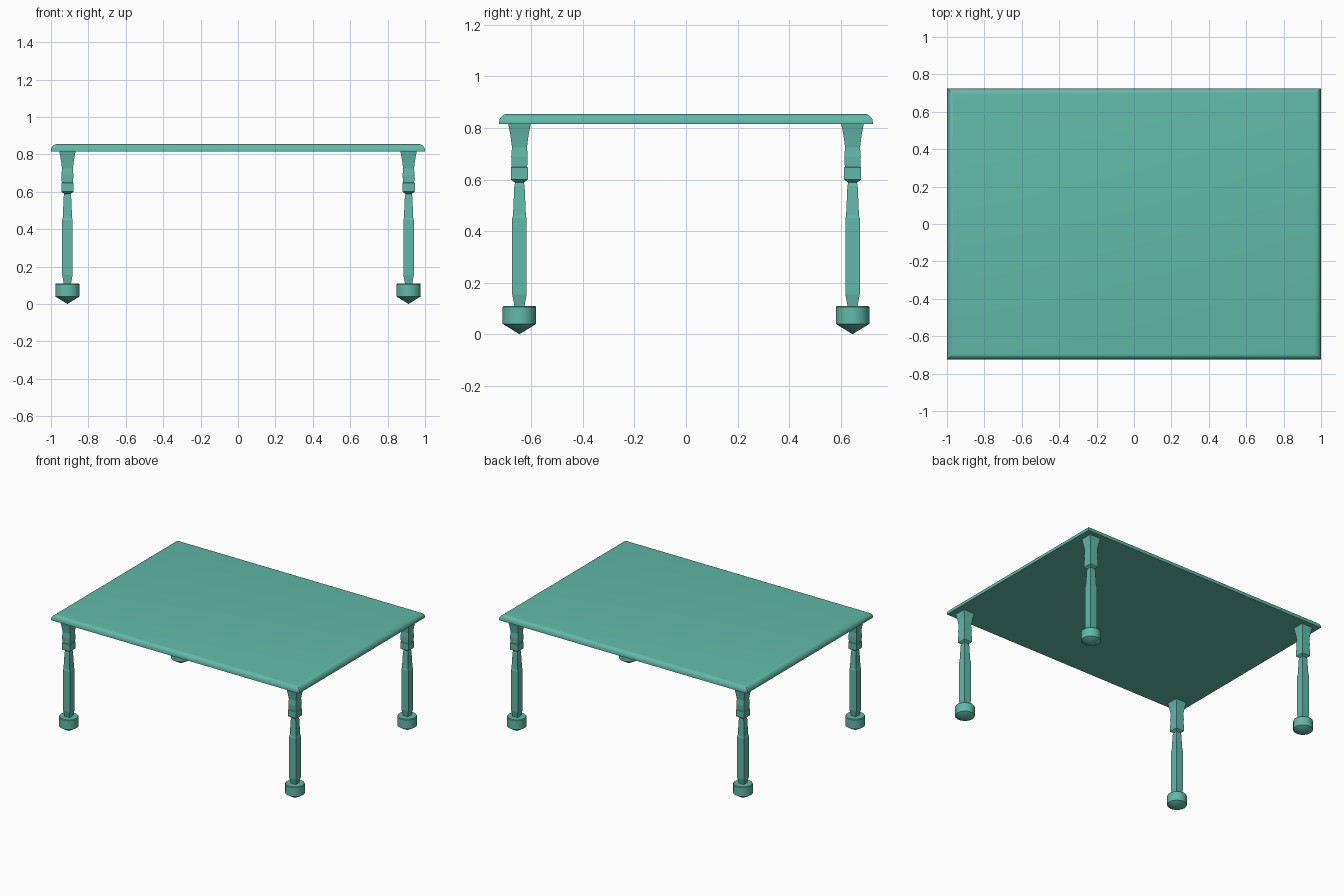
import bpy, bmesh, math

if "Cube" in bpy.data.objects:
    bpy.data.objects.remove(bpy.data.objects["Cube"])

LEG_X, LEG_Y = 0.912, 0.646
TOP_Z, UNDER_Z = 0.855, 0.815

# Painted finish shared by every part
paint = bpy.data.materials.new("teal_paint")
paint.diffuse_color = (0.12, 0.49, 0.40, 1)
paint.use_nodes = True
paint.node_tree.nodes["Principled BSDF"].inputs["Base Color"].default_value = paint.diffuse_color


def make_object(name, mesh, location=(0, 0, 0)):
    if not mesh.materials:
        mesh.materials.append(paint)
    obj = bpy.data.objects.new(name, mesh)
    obj.location = location
    bpy.context.collection.objects.link(obj)
    return obj


def stacked_mesh(name, profile, sides, turn=0.0):
    """Loft regular polygons through (radius, z) points, bottom to top; radius 0 is a tip."""
    bm = bmesh.new()
    rings = []
    for r, z in profile:
        if r == 0:
            rings.append([bm.verts.new((0, 0, z))] * sides)
        else:
            rings.append([bm.verts.new((r * math.cos(turn + math.tau * i / sides),
                                        r * math.sin(turn + math.tau * i / sides), z))
                          for i in range(sides)])
    for low, high in zip(rings, rings[1:]):
        for i in range(sides):
            j = (i + 1) % sides
            corners = list(dict.fromkeys((low[i], low[j], high[j], high[i])))
            bm.faces.new(corners)
    for ring in (rings[0], rings[-1]):
        if len(set(ring)) > 2:
            bm.faces.new(ring)
    bmesh.ops.recalc_face_normals(bm, faces=bm.faces)
    mesh = bpy.data.meshes.new(name)
    bm.to_mesh(mesh)
    bm.free()
    return mesh


def smooth(obj, degrees):
    bpy.ops.object.select_all(action='DESELECT')
    obj.select_set(True)
    bpy.context.view_layer.objects.active = obj
    bpy.ops.object.shade_smooth_by_angle(angle=math.radians(degrees))


# Tabletop: thin slab with a rounded upper rim and mitred corners
bm = bmesh.new()
bmesh.ops.create_cube(bm, size=1)
for v in bm.verts:
    v.co = (v.co.x * 2.0, v.co.y * 1.45, TOP_Z if v.co.z > 0 else UNDER_Z)
rim = [e for e in bm.edges if all(v.co.z > 0.84 for v in e.verts)]
bmesh.ops.bevel(bm, geom=rim, offset=0.033, segments=5, profile=0.5, affect='EDGES')
top_mesh = bpy.data.meshes.new("tabletop")
bm.to_mesh(top_mesh)
bm.free()
smooth(make_object("tabletop", top_mesh), 35)

# Leg: square post as (half width, z), from foot to flared head
post = [(0.018, 0.10), (0.020, 0.113), (0.028, 0.155), (0.028, 0.45),
        (0.025, 0.46), (0.020, 0.575), (0.017, 0.588), (0.033, 0.600),
        (0.033, 0.647), (0.030, 0.649), (0.032, 0.69), (0.029, 0.725),
        (0.035, 0.77), (0.044, 0.818)]
leg_mesh = stacked_mesh("leg", [(w * math.sqrt(2), z) for w, z in post], 4, math.pi / 4)

# Foot: round drum with a shallow conical underside
foot = [(0, 0), (0.065, 0.040), (0.065, 0.105), (0.061, 0.110)]
foot_mesh = stacked_mesh("foot", foot, 24)

for end, sy in (("front", -1), ("back", 1)):
    for side, sx in (("left", -1), ("right", 1)):
        place = (sx * LEG_X, sy * LEG_Y, 0)
        make_object(f"{end}_{side}_leg", leg_mesh, place)
        smooth(make_object(f"{end}_{side}_foot", foot_mesh, place), 30)
